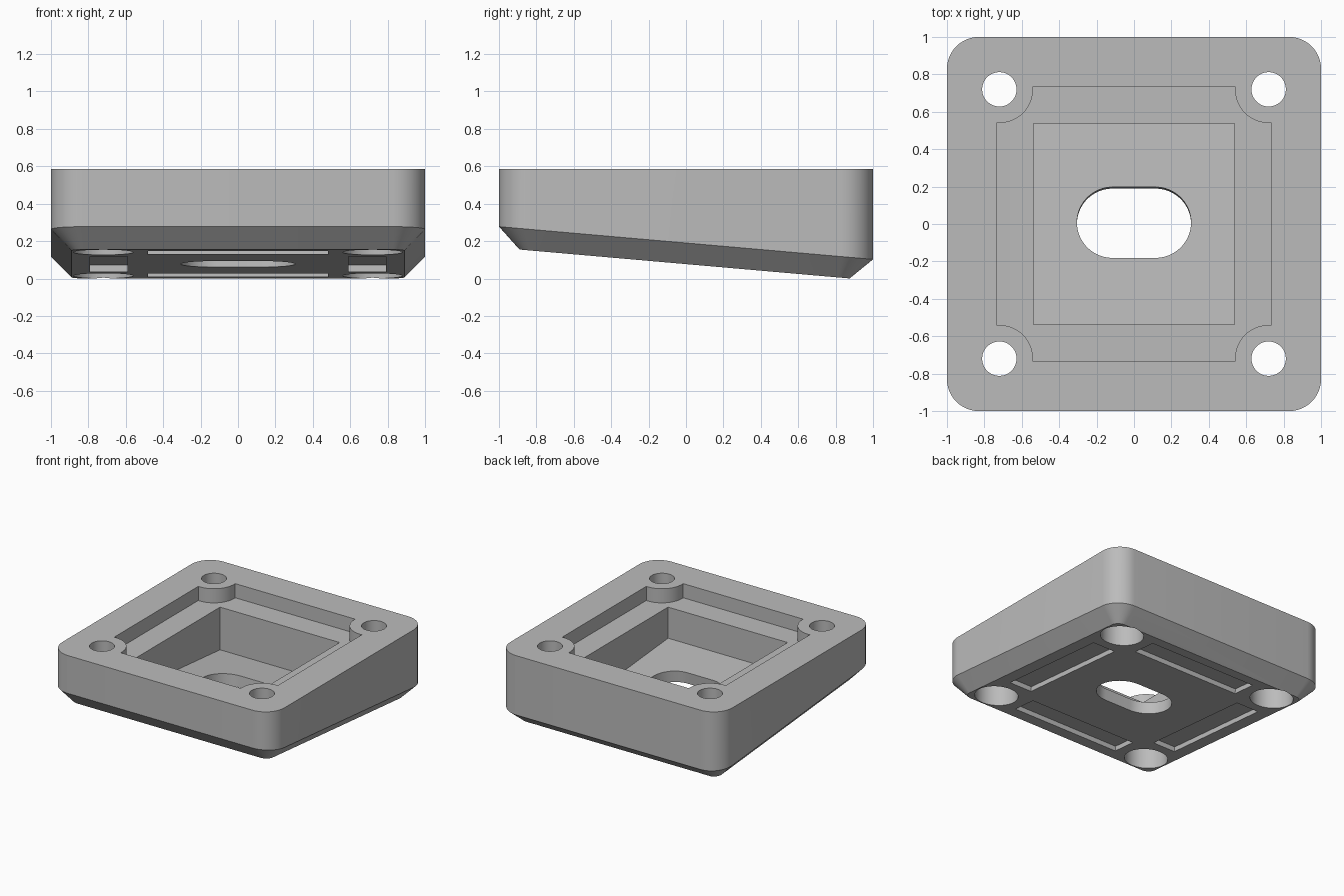
import bpy, bmesh, math
from mathutils import Matrix

if "Cube" in bpy.data.objects:
    bpy.data.objects.remove(bpy.data.objects["Cube"])

TILT = math.radians(5)
SLOPE = math.tan(TILT)
TOP, LEDGE, BASE = 0.585, 0.47, 0.077

grey = bpy.data.materials.new("plain_grey")
grey.use_nodes = True
grey.diffuse_color = (0.5, 0.5, 0.5, 1)
grey.node_tree.nodes["Principled BSDF"].inputs["Base Color"].default_value = (0.5, 0.5, 0.5, 1)


def outline(hx, hy, r=0.0, cx=0.0, cy=0.0, seg=12):
    """Rounded rectangle outline; a circle or slot when r meets the half size."""
    pts = []
    for q, (sx, sy) in enumerate([(1, 1), (-1, 1), (-1, -1), (1, -1)]):
        for i in range(seg + 1 if r else 1):
            a = math.pi / 2 * (q + i / seg)
            pts.append((cx + sx * (hx - r) + r * math.cos(a),
                        cy + sy * (hy - r) + r * math.sin(a)))
    return pts


def flat(z):
    return lambda y: z


def sloped(z):
    return lambda y: z - SLOPE * y


def loft(name, rings, matrix=None):
    """Solid through a stack of (outline, height function) rings, bottom first."""
    bm = bmesh.new()
    loops = [[bm.verts.new((x, y, height(y))) for x, y in pts] for pts, height in rings]
    bm.faces.new(loops[0][::-1])
    bm.faces.new(loops[-1])
    for low, high in zip(loops, loops[1:]):
        n = len(low)
        for i in range(n):
            j = (i + 1) % n
            bm.faces.new((low[i], low[j], high[j], high[i]))
    bmesh.ops.remove_doubles(bm, verts=bm.verts, dist=1e-5)
    bmesh.ops.recalc_face_normals(bm, faces=bm.faces)
    if matrix:
        bm.transform(matrix)
    mesh = bpy.data.meshes.new(name)
    bm.to_mesh(mesh)
    bm.free()
    mesh.materials.append(grey)
    obj = bpy.data.objects.new(name, mesh)
    bpy.context.collection.objects.link(obj)
    return obj


# Block with a sloping underside and a chamfer around it
body = loft("wedge_base", [
    (outline(0.89, 0.8825, 0.065, cy=-0.0075), sloped(BASE)),
    (outline(1, 1, 0.17), sloped(BASE + 0.113)),
    (outline(1, 1, 0.17), flat(TOP)),
])

# Shallow recess whose corners curve around the screw posts
recess = []
for q in range(4):
    turn = math.pi / 2 * q
    for i in range(17):
        a = math.radians(275 - 100 * i / 16)
        x, y = 0.72 + 0.18 * math.cos(a), 0.72 + 0.18 * math.sin(a)
        recess.append((x * math.cos(turn) - y * math.sin(turn),
                       x * math.sin(turn) + y * math.cos(turn)))
cutters = [loft("recess_cutter", [(recess, flat(LEDGE)), (recess, flat(0.8))])]

# Deep square pocket, its floor parallel to the underside
pocket = outline(0.538, 0.538)
cutters.append(loft("pocket_cutter", [(pocket, sloped(BASE + 0.093)), (pocket, flat(0.7))]))

# Slot and shallow underside recesses, square to the sloping underside
tilted = Matrix.Translation((0, 0, BASE)) @ Matrix.Rotation(-TILT, 4, "X")
slot = outline(0.305, 0.19, 0.19, seg=16)
cutters.append(loft("slot_cutter", [(slot, flat(-0.1)), (slot, flat(0.2))], tilted))
for s in (-1, 1):
    for pts in (outline(0.48, 0.1, cy=s * 0.69), outline(0.1, 0.48, cx=s * 0.69)):
        cutters.append(loft("groove_cutter", [(pts, flat(-0.1)), (pts, flat(0.038))], tilted))

# Corner screw holes with wide bores from below
for sx in (-1, 1):
    for sy in (-1, 1):
        cx, cy = sx * 0.72, sy * 0.72
        hole = outline(0.092, 0.092, 0.092, cx, cy)
        bore = outline(0.16, 0.16, 0.16, cx, cy)
        cutters.append(loft("hole_cutter", [(hole, flat(-0.1)), (hole, flat(0.8))]))
        cutters.append(loft("bore_cutter", [(bore, flat(-0.2)), (bore, flat(0.44))]))

# Apply the cuts one after another
bpy.ops.object.select_all(action="DESELECT")
bpy.context.view_layer.objects.active = body
body.select_set(True)
for cutter in cutters:
    cutter.hide_render = True
    cut = body.modifiers.new(cutter.name, "BOOLEAN")
    cut.operation = "DIFFERENCE"
    cut.solver = "EXACT"
    cut.object = cutter
    bpy.ops.object.modifier_apply(modifier=cut.name)
    bpy.data.objects.remove(cutter)

bpy.ops.object.shade_smooth_by_angle(angle=math.radians(25))
